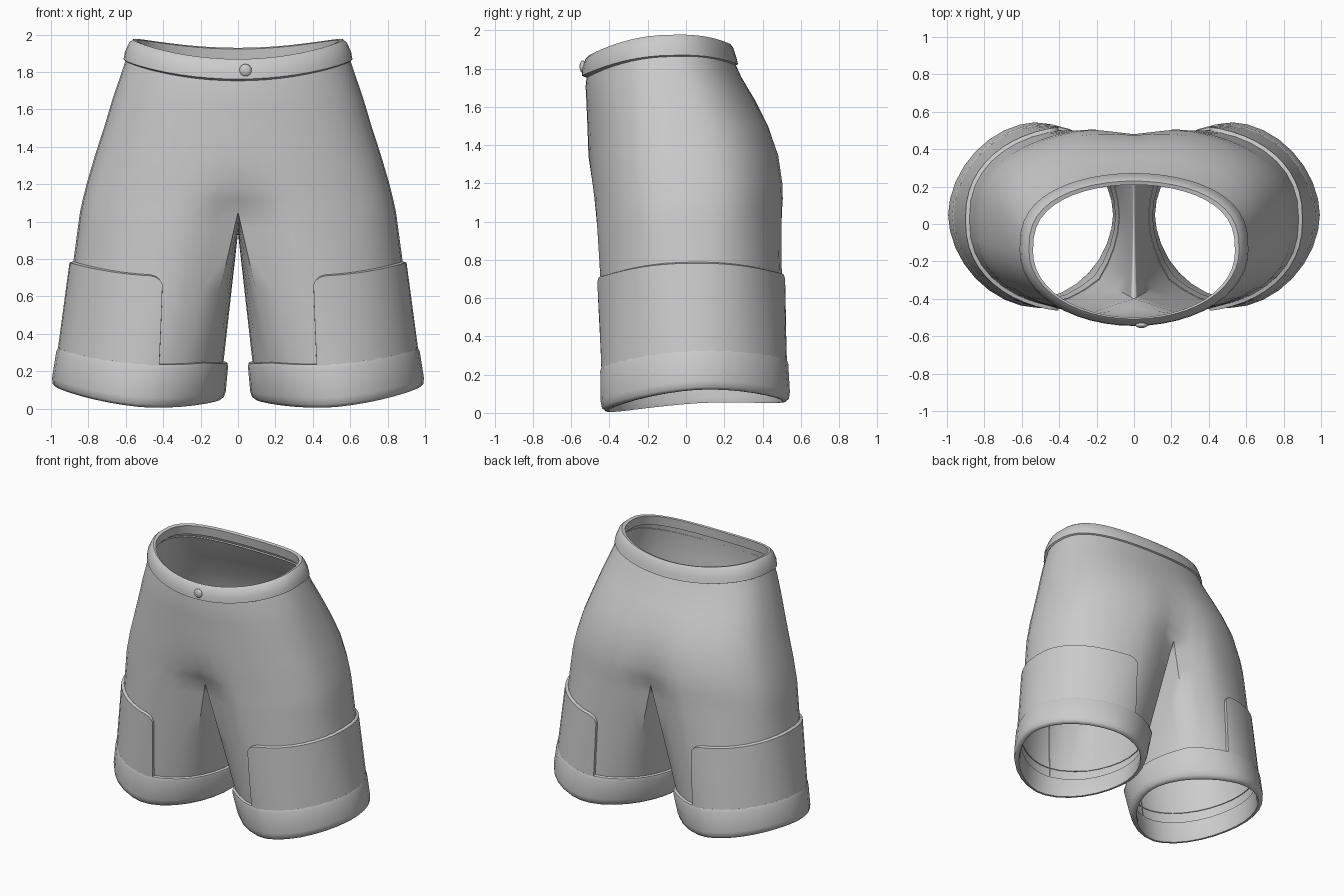
import bpy, bmesh
from math import sin, cos, pi, exp, sqrt, radians
from mathutils import Vector

if "Cube" in bpy.data.objects:
    bpy.data.objects.remove(bpy.data.objects["Cube"])

fabric = bpy.data.materials.new("grey fabric")
fabric.use_nodes = True
GREY = (0.6, 0.6, 0.6, 1)
fabric.diffuse_color = GREY
fabric.node_tree.nodes["Principled BSDF"].inputs["Base Color"].default_value = GREY

HALF = 24      # steps from front centre round the outside to back centre
RING = 32      # steps round a whole leg


def finish(obj, angle=50):
    obj.data.materials.append(fabric)
    bpy.ops.object.select_all(action='DESELECT')
    obj.select_set(True)
    bpy.context.view_layer.objects.active = obj
    bpy.ops.object.shade_smooth_by_angle(angle=radians(angle))


def build(name, rows, closed_from=None):
    """Skin rows of points, then mirror. Rows from closed_from on are closed rings."""
    bm = bmesh.new()
    verts = [[bm.verts.new(p) for p in row] for row in rows]
    for r, (a, b) in enumerate(zip(verts, verts[1:])):
        closed = closed_from is not None and r >= closed_from
        n = len(a) if closed else min(len(a), len(b)) - 1
        for i in range(n):
            j = (i + 1) % len(a) if closed else i + 1
            bm.faces.new((a[i], b[i], b[j], a[j]))
    mesh = bpy.data.meshes.new(name)
    bm.to_mesh(mesh)
    bm.free()
    obj = bpy.data.objects.new(name, mesh)
    bpy.context.collection.objects.link(obj)
    mirror = obj.modifiers.new("Mirror", 'MIRROR')
    mirror.use_clip = True
    mirror.merge_threshold = 0.0005
    finish(obj)
    return obj


def body_point(i, z, w, front, back, tilt=0, dent_f=0, dent_b=0):
    """Point on half of a flattened oval, dented at the centre seam."""
    t = pi * i / HALF
    c = cos(t)
    mid, depth = (front + back) / 2, (back - front) / 2
    x = max(0, w * sin(t))
    power = 0.75 + 0.2 * tilt if c > 0 else 0.75
    seam = exp(-(x / 0.16) ** 2)
    if c > 0:
        y = mid - depth * c ** power + dent_f * seam
    else:
        y = mid + depth * abs(c) ** power - dent_b * seam
    return Vector((x, y, z - tilt * (0.0375 * cos(2 * t) + 0.03 * c)))


def crotch_point(i):
    ring = (1.05, 0.845, -0.50, 0.53, 0, 0.10, 0.10)
    if i <= HALF:
        return body_point(i, *ring)
    k = (i - HALF) / (RING - HALF)
    p = body_point(HALF, *ring).lerp(body_point(0, *ring), k)
    return Vector((0, p.y, p.z - 0.11 * sin(pi * k)))


def hem_point(i):
    a = radians(-45) + 2 * pi * i / RING
    bend = lambda v: (1 if v > 0 else -1) * abs(v) ** 1.1
    z = 0.06 - 0.025 * cos(2 * a) + 0.035 * sin(a) - 0.025 * cos(a)
    return Vector((0.535 + 0.435 * bend(sin(a)), 0.05 - 0.465 * bend(cos(a)), z))


def leg_point(i, s, offset=0):
    p = crotch_point(i).lerp(hem_point(i), s)
    out = Vector((p.x - 0.52, p.y - 0.04, 0)).normalized()
    return p + out * offset


# Trunk and legs: half rings down to the crotch, then closed leg rings
trunk = [
    (1.87, 0.585, -0.515, 0.24, 1),
    (1.76, 0.625, -0.525, 0.29, 0.8),
    (1.64, 0.67, -0.52, 0.36, 0.5),
    (1.50, 0.715, -0.515, 0.44, 0.2, 0, 0.01),
    (1.35, 0.765, -0.51, 0.50, 0.1, 0, 0.025),
    (1.20, 0.81, -0.505, 0.525, 0, 0.02, 0.045),
    (1.12, 0.83, -0.50, 0.53, 0, 0.05, 0.065),
]
rows = [[body_point(i, *r) for i in range(HALF + 1)] for r in trunk]
rows += [[leg_point(i, s) for i in range(RING)]
         for s in (0, 0.08, 0.2, 0.4, 0.6, 0.8, 0.97)]
build("shorts_body", rows, closed_from=len(trunk))

# Rolled waistband, from the inside edge over the top and down
band = [
    (1.86, 0.55, -0.505, 0.22),
    (1.93, 0.54, -0.50, 0.21),
    (1.937, 0.562, -0.508, 0.23),
    (1.92, 0.582, -0.525, 0.245),
    (1.87, 0.605, -0.542, 0.262),
    (1.83, 0.612, -0.545, 0.272),
    (1.82, 0.596, -0.52, 0.25),
]
build("waistband", [[body_point(i, *r, 1) for i in range(HALF + 1)] for r in band])

# Turned-up hems
cuff = [(0.775, -0.005), (0.78, 0.02), (0.80, 0.027), (0.95, 0.03), (0.985, 0.024),
        (1.0, 0.008), (1.0, -0.008), (0.97, -0.015), (0.85, -0.012)]
build("leg_hem", [[leg_point(i, s, o) for i in range(RING)] for s, o in cuff],
      closed_from=0)

# Side pockets wrapping the outside of each leg, with rounded top corners
edge = [0, 0.004, 0.012, 0.025, 0.045]
us = edge + [0.08 + 0.84 * k / 20 for k in range(21)] + [1 - u for u in reversed(edge)]
vs = (0, 0.015, 0.04, 0.25, 0.5, 0.75, 1)
RADIUS = 0.07


def pocket_point(u, v):
    gap = min(1, min(u, 1 - u) * 1.6 / RADIUS)
    top = 0.30 + 0.02 * cos(2 * pi * u) + RADIUS * (1 - sqrt(1 - (1 - gap) ** 2))
    s = top + (0.84 - top) * v
    start = 3.7 - 1.1 * s
    i = start + (HALF - 2 * start) * u
    border = v == 0 or u in (0, 1)
    return leg_point(i, s, -0.006 if border else 0.02)


build("side_pocket", [[pocket_point(u, v) for u in us] for v in vs])

# Waist button
bpy.ops.mesh.primitive_uv_sphere_add(segments=16, ring_count=8, radius=0.033,
                                     location=(0.04, -0.54, 1.81))
button = bpy.context.object
button.name = "waist_button"
button.scale.y = 0.5
finish(button)
